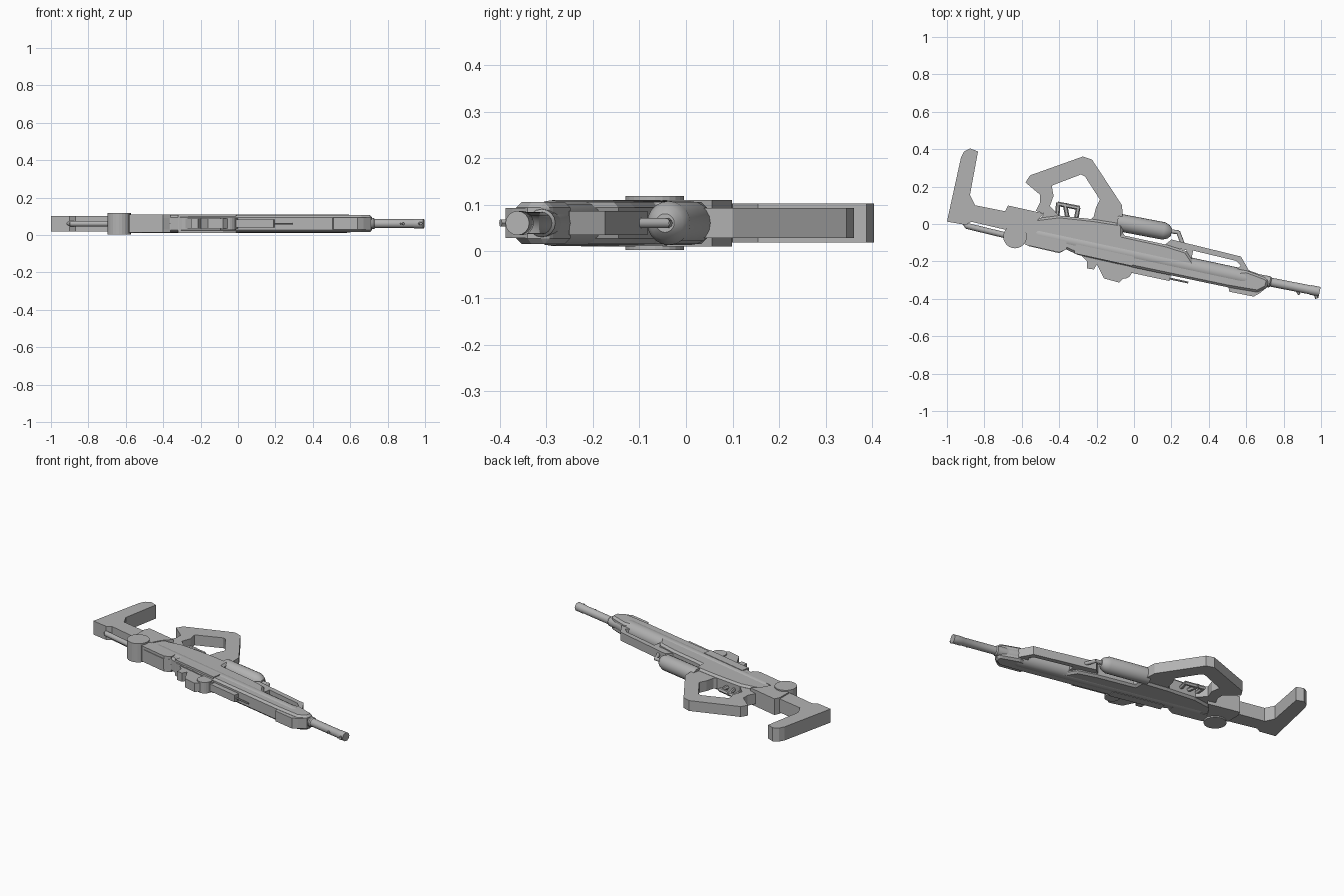
import bpy, bmesh, math
from mathutils import Vector

if "Cube" in bpy.data.objects:
    bpy.data.objects.remove(bpy.data.objects["Cube"])

ZC = 0.061  # centre plane of the flat-lying model

grey = bpy.data.materials.new("plain grey")
grey.diffuse_color = (0.45, 0.45, 0.45, 1)
grey.use_nodes = True
grey.node_tree.nodes["Principled BSDF"].inputs["Base Color"].default_value = grey.diffuse_color


def finish(name, bm, smooth=False):
    bmesh.ops.recalc_face_normals(bm, faces=bm.faces[:])
    me = bpy.data.meshes.new(name)
    bm.to_mesh(me)
    bm.free()
    ob = bpy.data.objects.new(name, me)
    bpy.context.collection.objects.link(ob)
    me.materials.append(grey)
    if smooth:
        bpy.ops.object.select_all(action='DESELECT')
        ob.select_set(True)
        bpy.context.view_layer.objects.active = ob
        bpy.ops.object.shade_smooth_by_angle(angle=math.radians(40))
    return ob


def plate(name, pts, half, bevel=0):
    """Extrude a top-view outline symmetrically about the centre plane."""
    bm = bmesh.new()
    f = bm.faces.new([bm.verts.new((x, y, ZC - half)) for x, y in pts])
    r = bmesh.ops.extrude_face_region(bm, geom=[f])
    bmesh.ops.translate(bm, verts=[v for v in r["geom"] if isinstance(v, bmesh.types.BMVert)],
                        vec=(0, 0, 2 * half))
    ob = finish(name, bm)
    if bevel:
        m = ob.modifiers.new("bevel", 'BEVEL')
        m.width = bevel
        m.segments = 1
        m.limit_method = 'ANGLE'
        m.angle_limit = math.radians(60)
    return ob


def turned(name, a, b, profile, seg=16):
    """Lathe (fraction, radius) pairs along the line a-b in the centre plane."""
    a, b = Vector((*a, ZC)), Vector((*b, ZC))
    d = (b - a).normalized()
    side, up = d.cross(Vector((0, 0, 1))), Vector((0, 0, 1))
    bm = bmesh.new()
    rings = []
    for t, r in profile:
        c = a.lerp(b, t)
        rings.append([bm.verts.new(c + r * (math.cos(k * math.tau / seg) * side
                                            + math.sin(k * math.tau / seg) * up)) for k in range(seg)])
    for p, q in zip(rings, rings[1:]):
        for k in range(seg):
            n = (k + 1) % seg
            bm.faces.new((p[k], p[n], q[n], q[k]))
    bm.faces.new(rings[0])
    bm.faces.new(rings[-1])
    return finish(name, bm, True)


def rod(name, a, b, r, seg=10):
    return turned(name, a, b, [(0, r), (1, r)], seg)


def disc(name, x, y, r, half):
    pts = [(x + r * math.cos(k * math.tau / 24), y + r * math.sin(k * math.tau / 24)) for k in range(24)]
    return plate(name, pts, half)


# Shoulder stock and its raised collar
plate("stock", [(-1, .013), (-.925, .356), (-.908, .388), (-.877, .404), (-.834, .388), (-.877, .155),
                (-.85, .1), (-.66, .062), (-.64, -.04), (-.69, -.03), (-.87, .012), (-.9, -.005)], .042)
plate("stock_collar", [(-.69, -.02), (-.69, .067), (-.674, .099), (-.48, .056), (-.53, .005), (-.56, -.05)], .05)
rod("stock_rod", (-.895, -.01), (-.66, -.067), .016)
turned("stock_rod_tip", (-.915, .01), (-.89, -.012), [(0, .008), (1, .016)], 10)

# Main receiver running forward into the handguard
plate("receiver", [(-.69, -.03), (-.52, .03), (-.40, .045), (-.215, .025), (-.06, .0), (-.06, -.06),
                   (.17, -.11), (.28, -.145), (.316, -.2), (.55, -.254), (.6, -.248), (.70, -.285),
                   (.72, -.30), (.71, -.34), (.66, -.365), (.5, -.338), (0, -.233), (-.3, -.165),
                   (-.36, -.137), (-.58, -.1)], .045, .012)
turned("receiver_ridge", (-.55, -.047), (.68, -.309), [(0, .04), (.03, .049), (.92, .049), (1, .035)], 20)
plate("side_plate", [(-.32, -.157), (-.01, -.225), (0, -.175), (-.31, -.108)], .05)
plate("lower_cover", [(-.6, -.09), (-.58, -.112), (-.40, -.152), (-.362, -.136), (-.36, -.09), (-.56, -.04)], .048)
plate("cover_panel", [(-.57, -.06), (-.565, -.118), (-.40, -.156), (-.37, -.14), (-.37, -.09)], .031)
disc("rear_disc", -.636, -.067, .063, .058)

# Looped hand grip and trigger
plate("grip_frame", [(-.58, .222), (-.556, .26), (-.273, .361), (-.225, .345), (-.064, .1), (-.06, .03),
                     (-.09, -.03), (-.22, -.01), (-.235, .022), (-.215, .04), (-.203, .088), (-.182, .13),
                     (-.262, .254), (-.283, .265), (-.44, .205), (-.43, .15), (-.45, .095), (-.396, .04),
                     (-.40, 0), (-.52, 0), (-.48, .056), (-.525, .07), (-.503, .115), (-.503, .157)], .032)
trigger = [((-.405, .115), (-.41, .045)), ((-.408, .108), (-.29, .085)),
           ((-.298, .088), (-.31, .025)), ((-.37, .11), (-.355, .03))]
for i, (a, b) in enumerate(trigger):
    rod(f"trigger_part_{i + 1}", a, b, .012, 6)

# Gas cylinder with bent pipe
turned("gas_cylinder", (-.09, .01), (.2, -.045),
       [(0, .047), (.86, .047), (.95, .036), (1, .02)], 20)
rod("pipe_front", (.19, -.038), (.24, -.045), .011)
rod("pipe_bend", (.235, -.04), (.262, -.11), .011)

# Open side rail, leaving a slot beside the handguard
plate("side_rail", [(.16, -.115), (.2, -.083), (.572, -.174), (.615, -.25), (.57, -.262), (.54, -.252),
                    (.57, -.222), (.545, -.197), (.316, -.142), (.305, -.2), (.28, -.19), (.28, -.14)], .026)
plate("front_block", [(.5, -.31), (.51, -.362), (.64, -.388), (.67, -.372), (.71, -.34), (.68, -.31)], .032)

# Underside mechanism
plate("lower_block", [(-.3, -.15), (-.25, -.2), (-.25, -.238), (-.214, -.243), (-.198, -.215), (-.16, -.291),
                      (-.08, -.313), (-.043, -.28), (0, -.25), (0, -.2)], .027)
disc("lower_disc", -.053, -.249, .043, .034)
plate("lower_bar", [(-.02, -.21), (.2, -.255), (.19, -.305), (-.01, -.262)], .022)
rod("thin_rod", (.17, -.287), (.29, -.313), .005, 6)

# Barrel and its small pegs
turned("barrel", (.66, -.297), (.993, -.362), [(0, .03), (.2, .03), (.22, .024), (.84, .024), (.85, .026), (1, .026)], 16)
rod("barrel_peg", (.87, -.355), (.885, -.378), .007, 6)
rod("front_sight", (.968, -.37), (.978, -.398), .009, 6)
